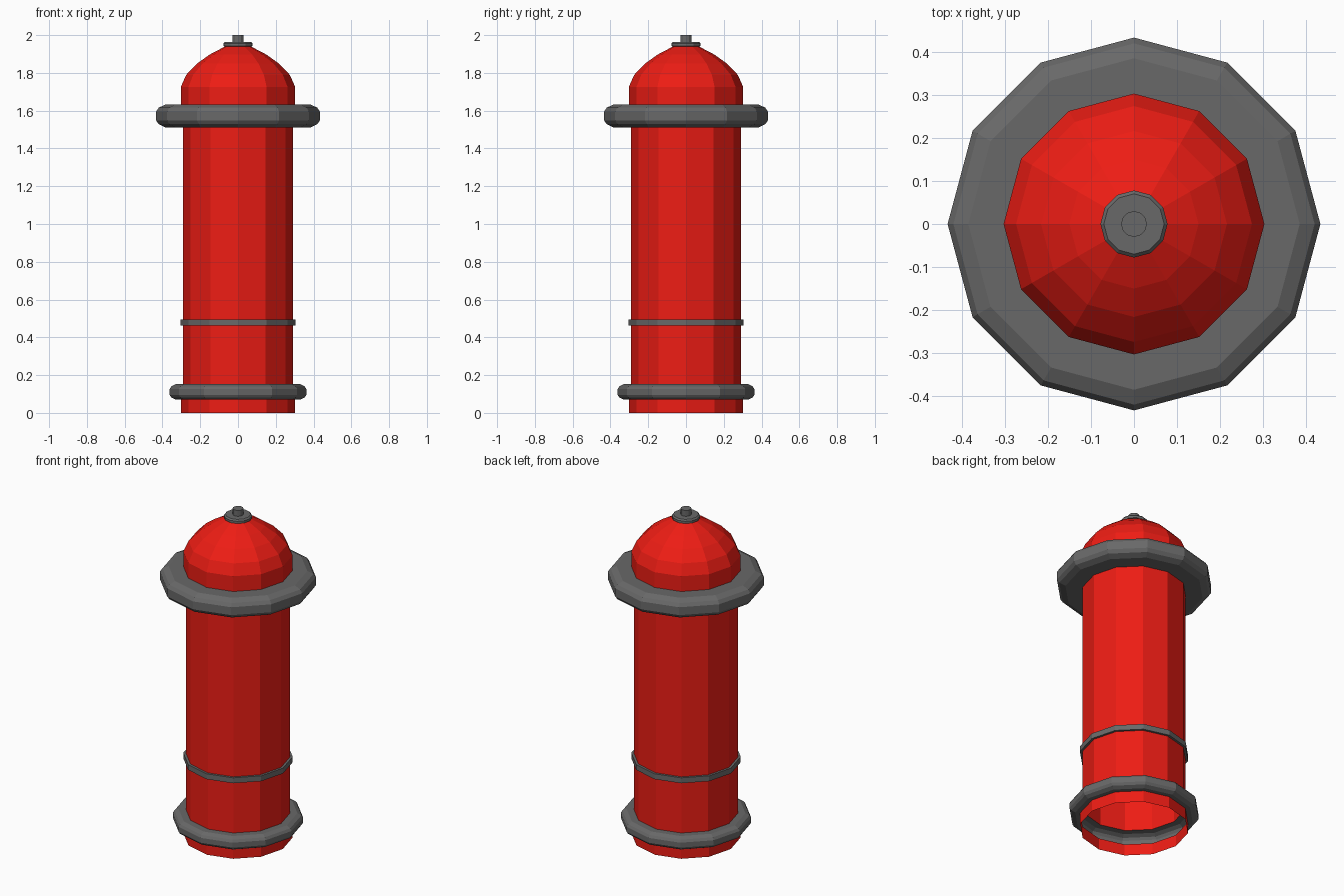
import bpy, bmesh
from math import cos, sin, pi

if "Cube" in bpy.data.objects:
    bpy.data.objects.remove(bpy.data.objects["Cube"])


def material(name, rgb):
    m = bpy.data.materials.new(name)
    m.diffuse_color = (*rgb, 1)
    m.use_nodes = True
    m.node_tree.nodes["Principled BSDF"].inputs["Base Color"].default_value = m.diffuse_color
    return m


RED = material("red_paint", (0.85, 0.012, 0.007))
GREY = material("dark_metal", (0.14, 0.14, 0.14))


def lathe(name, profile, mat, sides=12, cap=False):
    """Spin a (radius, z) profile listed bottom to top into a flat-shaded shell."""
    bm = bmesh.new()
    rings = [[bm.verts.new((r * cos(2 * pi * i / sides), r * sin(2 * pi * i / sides), z))
              for i in range(sides)] for r, z in profile]
    for a, b in zip(rings, rings[1:]):
        for i in range(sides):
            j = (i + 1) % sides
            bm.faces.new((a[i], a[j], b[j], b[i]))
    if cap:
        bm.faces.new(rings[-1])
    mesh = bpy.data.meshes.new(name)
    bm.to_mesh(mesh)
    bm.free()
    mesh.materials.append(mat)
    ob = bpy.data.objects.new(name, mesh)
    bpy.context.collection.objects.link(ob)
    return ob


def flange(name, r, z0, z1, r_in, r_out, run, rise):
    """Rounded collar, hollow toward the axis like the rest of the shell."""
    low = [(r_in, z0), (r - run, z0), (r - run * 0.28, z0 + rise * 0.45), (r, z0 + rise)]
    high = [(r, z1 - rise), (r - run * 0.28, z1 - rise * 0.45), (r - run, z1), (r_out, z1)]
    lathe(name, low + high, GREY)


# Open-bottomed base and barrel
lathe("base", [(0.302, 0), (0.302, 0.07)], RED)
flange("base_flange", 0.362, 0.07, 0.152, 0.302, 0.29, 0.032, 0.026)
lathe("lower_barrel", [(0.29, 0.152), (0.29, 0.462)], RED)
lathe("barrel_band", [(0.29, 0.462), (0.304, 0.462), (0.304, 0.495), (0.29, 0.495)], GREY)
lathe("upper_barrel", [(0.29, 0.495), (0.29, 1.512)], RED)

# Wide collar and dome
flange("top_flange", 0.433, 1.512, 1.632, 0.29, 0.303, 0.048, 0.036)
lathe("dome", [(0.303, 1.632), (0.303, 1.725), (0.274, 1.79), (0.216, 1.85),
               (0.15, 1.897), (0.07, 1.939)], RED)

# Cap washer and nut
lathe("cap_washer", [(0.07, 1.939), (0.078, 1.942), (0.078, 1.956), (0.07, 1.964),
                     (0.03, 1.964)], GREY)
lathe("cap_nut", [(0.03, 1.964), (0.03, 2.0)], GREY, cap=True)
